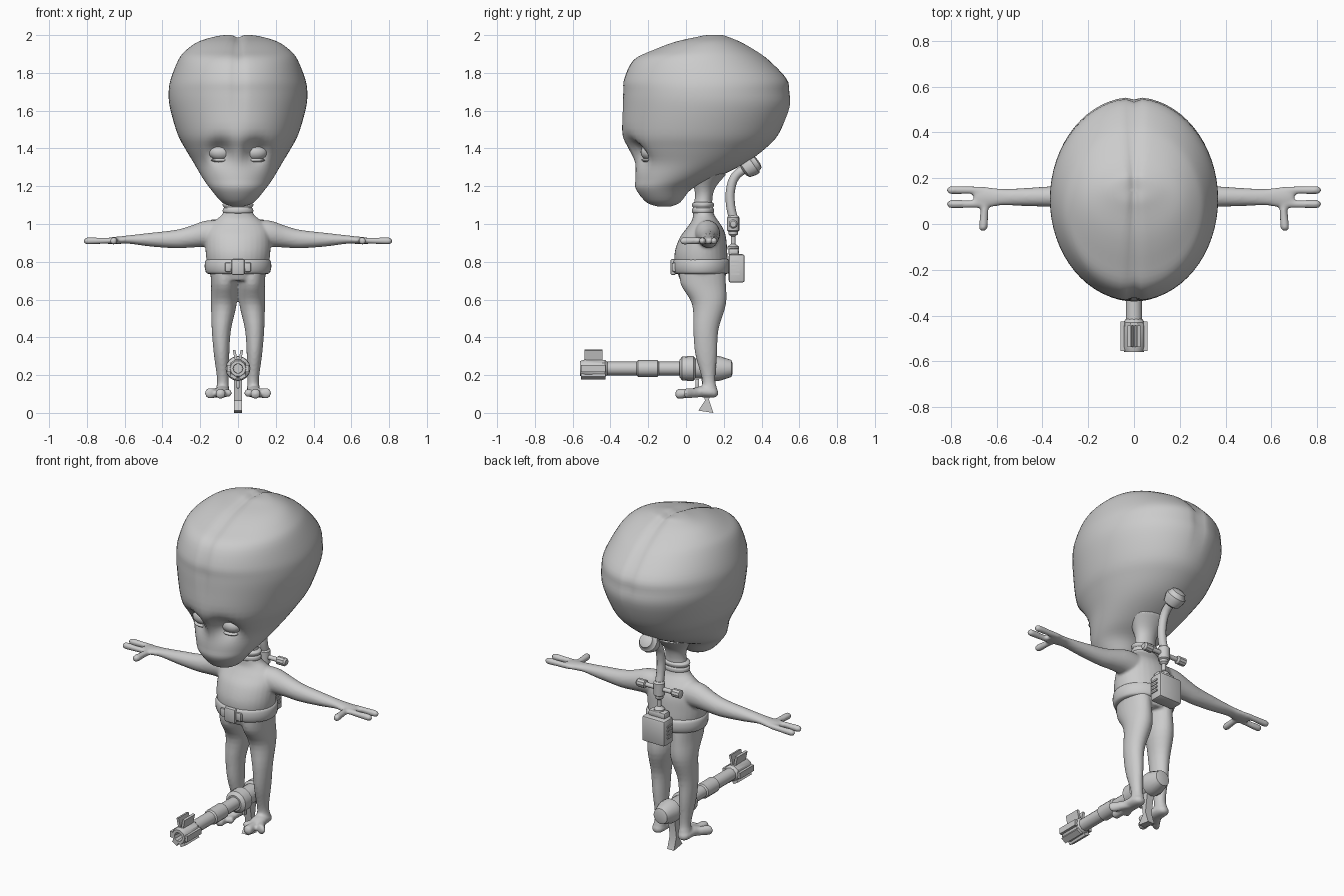
import bpy, bmesh, math
from mathutils import Vector, Matrix

cube = bpy.data.objects.get("Cube")
if cube:
    bpy.data.objects.remove(cube, do_unlink=True)

grey = bpy.data.materials.new("plain_grey")
grey.use_nodes = True
grey.diffuse_color = (0.6, 0.6, 0.6, 1)
grey.node_tree.nodes["Principled BSDF"].inputs["Base Color"].default_value = grey.diffuse_color

AXES = {"Z": (Vector((1, 0, 0)), Vector((0, 1, 0))),
        "X": (Vector((0, 1, 0)), Vector((0, 0, 1))),
        "Y": (Vector((1, 0, 0)), Vector((0, 0, 1)))}


def finish(name, bm, angle=40):
    """Turn a bmesh into a shaded object."""
    bmesh.ops.recalc_face_normals(bm, faces=bm.faces)
    me = bpy.data.meshes.new(name)
    bm.to_mesh(me)
    bm.free()
    me.materials.append(grey)
    ob = bpy.data.objects.new(name, me)
    bpy.context.collection.objects.link(ob)
    bpy.ops.object.select_all(action="DESELECT")
    ob.select_set(True)
    bpy.context.view_layer.objects.active = ob
    bpy.ops.object.shade_smooth_by_angle(angle=math.radians(angle))
    return ob


def smooth_rings(rings, sub):
    """Catmull-Rom interpolation of ring tuples."""
    out = []
    for i in range(len(rings) - 1):
        p = [rings[max(0, min(len(rings) - 1, i + k))] for k in (-1, 0, 1, 2)]
        for j in range(sub):
            t = j / sub
            out.append([0.5 * (2 * b + (c - a) * t + (2 * a - 5 * b + 4 * c - d) * t * t
                               + (3 * b - a - 3 * c + d) * t ** 3) for a, b, c, d in zip(*p)])
    return out + [rings[-1]]


def loft(bm, rings, axis="Z", n=24, sub=4, side=1):
    """Closed tube through elliptical rings (x, y, z, radius a, radius b)."""
    u, v = AXES[axis]
    loops = []
    for x, y, z, a, b in smooth_rings(rings, sub):
        c = Vector((x * side, y, z))
        loops.append([bm.verts.new(c + u * a * math.cos(math.tau * k / n) + v * b * math.sin(math.tau * k / n))
                      for k in range(n)])
    for p, q in zip(loops, loops[1:]):
        for k in range(n):
            bm.faces.new((p[k], p[(k + 1) % n], q[(k + 1) % n], q[k]))
    bm.faces.new(loops[0])
    bm.faces.new(loops[-1][::-1])


def digit(bm, start, end, r, axis, side):
    """Round-ended finger or toe."""
    s, e = Vector(start), Vector(end)
    steps = [(0, 0.9), (0.5, 0.95), (0.85, 1.05), (0.95, 0.8), (1, 0.2)]
    loft(bm, [(*s.lerp(e, t), r * k, r * k) for t, k in steps], axis, 12, 2, side)


def ball(bm, loc, size, seg=24):
    bmesh.ops.create_uvsphere(bm, u_segments=seg, v_segments=seg // 2, radius=1,
                              matrix=Matrix.LocRotScale(Vector(loc), None, Vector(size)))


def box(name, loc, size, bevel=0.006, rot=None):
    bm = bmesh.new()
    bmesh.ops.create_cube(bm, size=1, matrix=Matrix.LocRotScale(Vector(loc), rot, Vector(size)))
    if bevel:
        bmesh.ops.bevel(bm, geom=bm.edges[:], offset=bevel, segments=2, affect="EDGES", profile=0.5)
    return finish(name, bm)


def lathe(name, profile, axis, centre, n=16):
    """Straight-sided turned part: profile of (position, radius) along an axis."""
    i = "XYZ".index(axis)
    rings = []
    for pos, r in profile:
        c = list(centre)
        c[i] += pos
        rings.append((*c, r, r))
    bm = bmesh.new()
    loft(bm, rings, axis, n, 1)
    return finish(name, bm, 35)


# Head: stacked oval sections (height, half width, front, back)
sections = [(1.093, .03, -.15, -.08), (1.115, .085, -.21, -.03), (1.185, .145, -.265, .03),
            (1.24, .185, -.268, .15), (1.32, .232, -.27, .31), (1.40, .28, -.31, .42),
            (1.476, .32, -.337, .49), (1.615, .36, -.337, .55), (1.70, .367, -.335, .55),
            (1.77, .355, -.33, .535), (1.87, .315, -.28, .44), (1.92, .275, -.18, .37),
            (1.965, .21, -.06, .29), (1.99, .13, .05, .23), (2.0, .07, .10, .20), (2.0, .01, .145, .155)]
bm = bmesh.new()
loft(bm, [(0, (f + b) / 2, z, w, (b - f) / 2) for z, w, f, b in sections], "Z", 64, 4)
core = Vector((0, .1, 1.6))
for v in bm.verts:
    x, y, z = v.co
    if y < 0:  # eye sockets
        v.co.y += .075 * math.exp(-((abs(x) - .095) / .06) ** 2 - ((z - 1.385) / .06) ** 2)
    if z > 1.5:  # centre groove of the skull
        v.co += (core - v.co) * .035 * math.exp(-(x / .022) ** 2) * min(1, (z - 1.5) / .2)
finish("head", bm, 60)

# Closed eyes with a lid fold
for side, label in ((1, "left"), (-1, "right")):
    bm = bmesh.new()
    ball(bm, (.092 * side, -.19, 1.38), (.064, .05, .045))
    ball(bm, (.092 * side, -.205, 1.338), (.05, .03, .012))
    finish(label + "_eye", bm)

# Body: torso, neck, limbs, hands and feet fused into one skin
bm = bmesh.new()
loft(bm, [(0, .085, .70, .13, .115), (0, .085, .74, .15, .13), (0, .08, .80, .165, .14),
          (0, .08, .86, .172, .138), (0, .09, .93, .172, .122), (0, .10, .98, .16, .095),
          (0, .10, 1.02, .12, .068), (0, .093, 1.05, .085, .056), (0, .09, 1.10, .066, .05),
          (0, .095, 1.15, .06, .047), (0, .10, 1.20, .075, .06), (0, .12, 1.27, .12, .10)], n=32)
for s in (1, -1):
    # arm and palm
    loft(bm, [(.08, .11, .945, .07, .075), (.17, .115, .948, .065, .07), (.25, .12, .933, .054, .058),
              (.33, .12, .92, .047, .049), (.466, .118, .917, .04, .036), (.57, .117, .918, .036, .023),
              (.62, .117, .915, .042, .02), (.67, .117, .912, .047, .018), (.70, .117, .91, .04, .014)],
         "X", 24, 4, s)
    for y in (.087, .148):
        digit(bm, (.66, y, .912), (.818, y, .91), .018, "X", s)
    digit(bm, (.65, .10, .912), (.66, -.032, .91), .019, "Y", s)
    # leg
    loft(bm, [(.075, .085, .77, .072, .12), (.073, .092, .68, .07, .12), (.075, .122, .575, .068, .09),
              (.088, .105, .44, .051, .067), (.087, .107, .31, .041, .058), (.08, .12, .18, .031, .035),
              (.082, .125, .125, .034, .04), (.084, .125, .095, .03, .036)], "Z", 24, 4, s)
    # foot and toes
    loft(bm, [(.084, .17, .105, .012, .012), (.084, .15, .107, .034, .026), (.085, .09, .112, .042, .03),
              (.09, .04, .108, .045, .024), (.09, .02, .104, .03, .016)], "Y", 20, 4, s)
    digit(bm, (.10, .08, .106), (.157, -.01, .104), .027, "Y", s)
    digit(bm, (.09, .07, .106), (.093, -.057, .10), .026, "Y", s)
    digit(bm, (.075, .08, .106), (.05, -.01, .105), .021, "Y", s)
body = finish("body", bm)
mod = body.modifiers.new("fuse", "REMESH")
mod.mode, mod.voxel_size, mod.use_smooth_shade = "VOXEL", .008, True
mod = body.modifiers.new("soften", "SMOOTH")
mod.factor, mod.iterations = .5, 4

# Belt, collar and buckle
bm = bmesh.new()
loft(bm, [(0, .082, z, .15 + k, .128 + k) for z, k in
          ((.735, .0), (.742, .018), (.77, .026), (.80, .024), (.812, .015), (.816, 0))], n=40)
finish("belt", bm, 50)
bm = bmesh.new()
loft(bm, [(0, .09, z, r, r * .72) for z, r in
          ((1.055, .07), (1.063, .08), (1.078, .08), (1.086, .074), (1.095, .08), (1.108, .08), (1.116, .062))], n=32)
finish("collar", bm, 50)
box("buckle", (0, -.068, .772), (.07, .03, .085), .01)
for s, label in ((1, "left"), (-1, "right")):
    box(label + "_buckle_tab", (.052 * s, -.06, .772), (.035, .025, .05), .008)

# Back unit with side vents, valve, hose and nozzle
box("back_unit", (0, .268, .765), (.15, .085, .15), .012)
box("back_unit_lid", (0, .252, .852), (.11, .055, .04), .012)
for s, label in ((1, "left"), (-1, "right")):
    for k in range(4):
        box(f"{label}_vent_{k + 1}", (.076 * s, .262, .735 + k * .022), (.008, .045, .01), 0)
    lathe(label + "_valve_knob", [(-.03, .014), (-.026, .024), (.02, .024), (.03, .016)],
          "X", (.115 * s, .25, 1.0), 10)
lathe("valve_pipe", [(-.1, .013), (.1, .013)], "X", (0, .25, 1.0))
lathe("valve_body", [(-.042, .022), (-.035, .032), (.035, .032), (.045, .024)], "Z", (0, .25, 1.0))
lathe("valve_stem", [(-.06, .03), (-.045, .03), (-.03, .012), (.01, .012), (.02, .024), (.04, .024)],
      "Z", (0, .25, .925))

curve = bpy.data.curves.new("hose", "CURVE")
curve.dimensions, curve.bevel_depth, curve.bevel_resolution, curve.use_fill_caps = "3D", .024, 4, True
path = [(.25, 1.03), (.236, 1.10), (.236, 1.18), (.26, 1.25), (.30, 1.285), (.34, 1.305)]
spline = curve.splines.new("BEZIER")
spline.bezier_points.add(len(path) - 1)
for point, (y, z) in zip(spline.bezier_points, path):
    point.co = (0, y, z)
    point.handle_left_type = point.handle_right_type = "AUTO"
curve.materials.append(grey)
bpy.context.collection.objects.link(bpy.data.objects.new("hose", curve))
nozzle = lathe("hose_nozzle", [(-.045, .025), (-.035, .045), (0, .056), (.02, .056), (.028, .046),
                               (.045, .04), (.052, .02)], "Z", (0, 0, 0), 20)
nozzle.location, nozzle.rotation_euler = (0, .34, 1.305), (math.radians(-55), 0, 0)

# Blaster: turned parts along its axis
axis = (0, 0, .235)
lathe("barrel", [(-.45, .036), (0, .036)], "Y", axis, 12)
lathe("barrel_sleeve", [(-.262, .036), (-.255, .044), (-.15, .044), (-.143, .036)], "Y", axis, 12)
lathe("blaster_body", [(-.035, .045), (-.02, .064), (.04, .066), (.05, .052), (.13, .052), (.14, .066),
                       (.175, .066), (.24, .045), (.245, .03)], "Y", axis, 16)
lathe("muzzle", [(-.415, .036), (-.43, .048), (-.535, .05), (-.56, .042), (-.56, .026), (-.50, .024)],
      "Y", axis, 10)
for k, (angle, length) in enumerate(((12, .06), (-12, .06), (90, .018), (-90, .018), (150, .018), (210, .018))):
    rot = Matrix.Rotation(math.radians(angle), 3, "Y")
    loc = Vector(axis) + rot @ Vector((0, -.49, .04 + length / 2))
    box(f"muzzle_fin_{k + 1}", loc, (.014 if k < 2 else .035, .095 if k < 2 else .13, length), 0, rot.to_quaternion())

# Grip with a flared foot, and trigger
bm = bmesh.new()
outline = [(.08, .19), (.14, .19), (.122, .07), (.145, 0), (.065, .012), (.10, .065)]
face = bm.faces.new([bm.verts.new((-.022, y, z)) for y, z in outline])
new = bmesh.ops.extrude_face_region(bm, geom=[face])["geom"]
bmesh.ops.translate(bm, vec=(.044, 0, 0), verts=[g for g in new if isinstance(g, bmesh.types.BMVert)])
finish("grip", bm, 30)
box("trigger", (0, .06, .155), (.016, .02, .05), .003)
